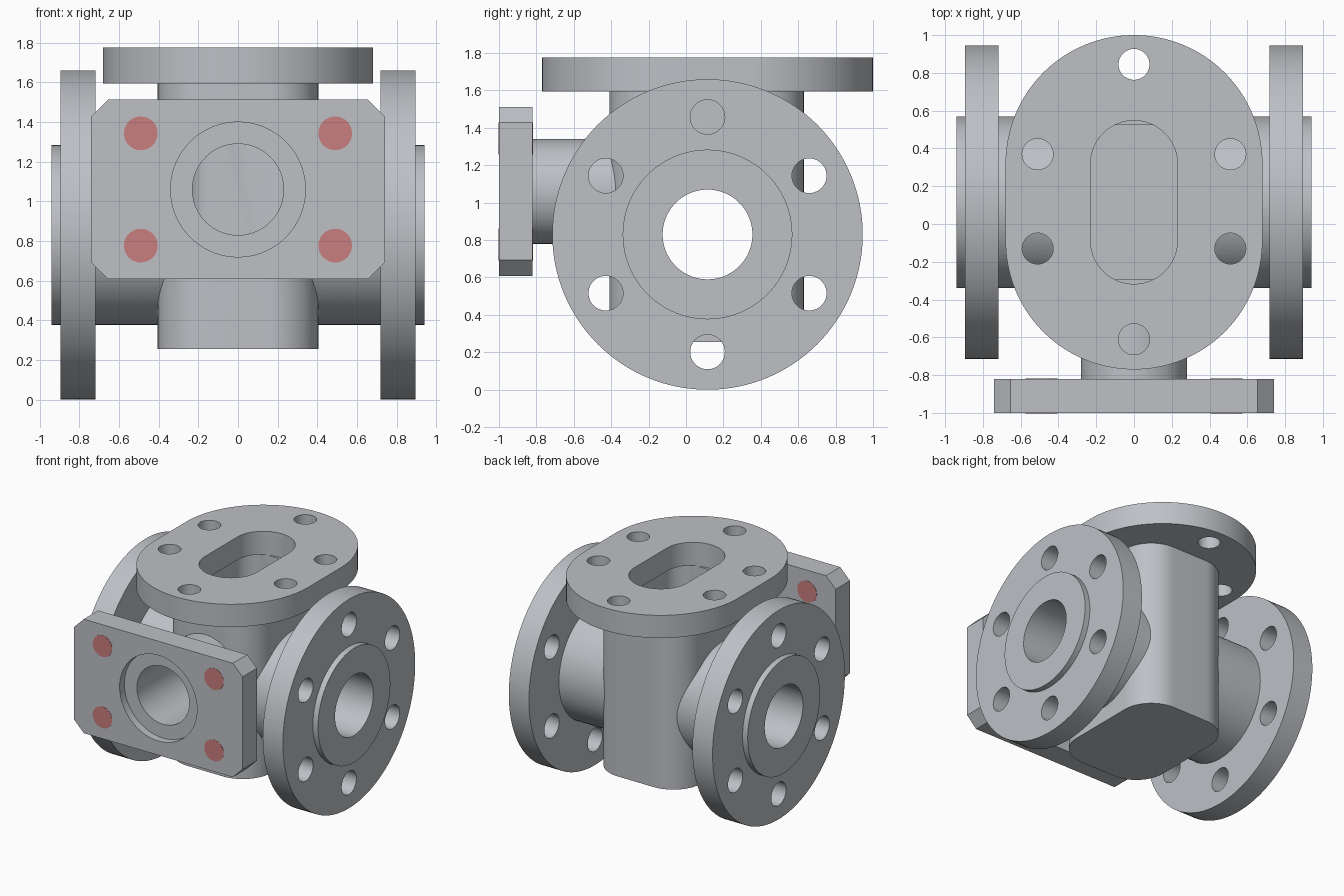
import bpy, bmesh, math
from mathutils import Vector

if "Cube" in bpy.data.objects:
    bpy.data.objects.remove(bpy.data.objects["Cube"])

CY = 0.115   # centre line of body and pipes in y
CZ = 0.83    # height of the side ports
FZ = 1.06    # height of the front port


def material(name, colour):
    m = bpy.data.materials.new(name)
    m.diffuse_color = (*colour, 1)
    m.use_nodes = True
    m.node_tree.nodes["Principled BSDF"].inputs["Base Color"].default_value = m.diffuse_color
    return m


grey = material("cast_grey", (0.51, 0.53, 0.56))
red = material("marker_red", (0.59, 0.21, 0.21))


def rounded(hx, hy, r, n=24):
    """Rounded rectangle outline with half sizes hx, hy and corner radius r."""
    pts = []
    for k, (sx, sy) in enumerate(((1, 1), (-1, 1), (-1, -1), (1, -1))):
        for i in range(n + 1):
            a = math.pi / 2 * (k + i / n)
            p = (sx * (hx - r) + r * math.cos(a), sy * (hy - r) + r * math.sin(a))
            if not pts or math.dist(p, pts[-1]) > 1e-5:
                pts.append(p)
    if math.dist(pts[0], pts[-1]) < 1e-5:
        pts.pop()
    return pts


def circle(r, n=72):
    return [(r * math.cos(math.tau * i / n), r * math.sin(math.tau * i / n)) for i in range(n)]


def prism(name, outline, axis, centre, lo, hi):
    """Extrude an outline along an axis from lo to hi; centre is in the other two axes."""
    place = {"X": lambda u, v, w: (w, u, v),
             "Y": lambda u, v, w: (u, w, v),
             "Z": lambda u, v, w: (u, v, w)}[axis]
    bm = bmesh.new()
    ends = [[bm.verts.new(place(u + centre[0], v + centre[1], w)) for u, v in outline]
            for w in (lo, hi)]
    n = len(outline)
    bm.faces.new(ends[0])
    bm.faces.new(ends[1])
    for i in range(n):
        j = (i + 1) % n
        bm.faces.new((ends[0][i], ends[0][j], ends[1][j], ends[1][i]))
    bmesh.ops.recalc_face_normals(bm, faces=bm.faces)
    me = bpy.data.meshes.new(name)
    bm.to_mesh(me)
    bm.free()
    ob = bpy.data.objects.new(name, me)
    bpy.context.collection.objects.link(ob)
    me.materials.append(grey)
    return ob


def boolean(target, tool, operation):
    mod = target.modifiers.new("bool", "BOOLEAN")
    mod.operation, mod.solver, mod.object = operation, "EXACT", tool
    bpy.context.view_layer.objects.active = target
    bpy.ops.object.modifier_apply(modifier=mod.name)
    bpy.data.objects.remove(tool)


def smooth(ob):
    bpy.ops.object.select_all(action="DESELECT")
    ob.select_set(True)
    bpy.context.view_layer.objects.active = ob
    bpy.ops.object.shade_smooth_by_angle(angle=math.radians(30))


# Solid parts: body, side pipe, side flanges, top flange, front pipe and plate
valve = prism("valve_body", rounded(0.405, 0.52, 0.25), "Z", (0, 0.11), 0.255, 1.66)
c = 0.085
plate = [(-0.7 + -0.04, -0.4525 + c), (-0.74 + c, -0.4525), (0.74 - c, -0.4525), (0.74, -0.4525 + c),
         (0.74, 0.4525 - c), (0.74 - c, 0.4525), (-0.74 + c, 0.4525), (-0.74, 0.4525 - c)]
solids = [
    prism("side_pipe", circle(0.4535, 96), "X", (CY, CZ), -0.94, 0.94),
    prism("right_flange", circle(0.83, 128), "X", (CY, CZ), 0.718, 0.895),
    prism("left_flange", circle(0.83, 128), "X", (CY, CZ), -0.895, -0.718),
    prism("top_flange", rounded(0.68, 0.885, 0.68, 32), "Z", (0, CY), 1.595, 1.775),
    prism("front_pipe", circle(0.28), "Y", (0, FZ), -0.9, 0.0),
    prism("front_plate", plate, "Y", (0, FZ), -1.0, -0.82),
]
for s in solids:
    boolean(valve, s, "UNION")

# Openings: inner chamber, top slot, side bore, front bore with shallow recess
cuts = [
    prism("chamber", rounded(0.295, 0.41, 0.14), "Z", (0, CY), 0.38, 1.592),
    prism("slot", rounded(0.23, 0.4325, 0.23), "Z", (0, CY), 1.585, 1.9),
    prism("side_bore", circle(0.24), "X", (CY, CZ), -1.1, 1.1),
    prism("front_bore", circle(0.23), "Y", (0, FZ), -1.1, 0.1),
    prism("recess", circle(0.34), "Y", (0, FZ), -1.1, -0.94),
]
# Bolt holes in both side flanges
for lo, hi in ((0.66, 1.0), (-1.0, -0.66)):
    for i in range(6):
        a = math.pi / 2 + math.tau * i / 6
        p = (CY + 0.628 * math.cos(a), CZ + 0.628 * math.sin(a))
        cuts.append(prism("bolt_hole", circle(0.0925, 40), "X", p, lo, hi))
# Bolt holes in the top flange
for p in ((0, 0.845), (0, -0.61), (0.51, 0.37), (-0.51, 0.37), (0.51, -0.13), (-0.51, -0.13)):
    cuts.append(prism("bolt_hole", circle(0.082, 40), "Z", p, 1.56, 1.9))
for cut in cuts:
    boolean(valve, cut, "DIFFERENCE")
smooth(valve)

# Red plugs through the front plate
for x in (-0.49, 0.49):
    for z in (FZ - 0.283, FZ + 0.283):
        plug = prism("plate_plug", circle(0.085, 48), "Y", (x, z), -1.002, -0.818)
        plug.data.materials[0] = red
        smooth(plug)
